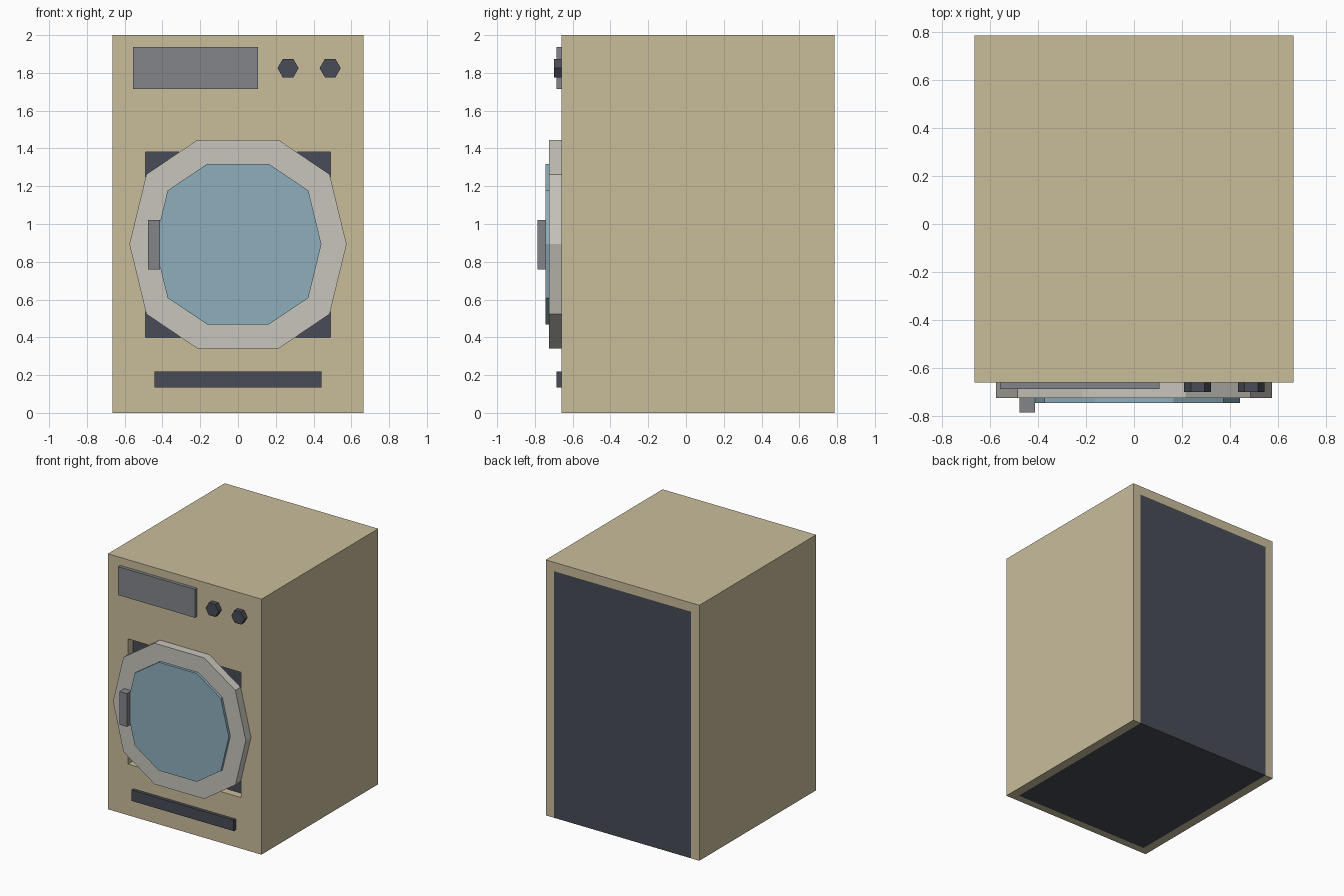
import bpy, bmesh, math

if "Cube" in bpy.data.objects:
    bpy.data.objects.remove(bpy.data.objects["Cube"])


def material(name, rgb):
    m = bpy.data.materials.new(name)
    m.diffuse_color = (*rgb, 1)
    m.use_nodes = True
    m.node_tree.nodes["Principled BSDF"].inputs["Base Color"].default_value = m.diffuse_color
    return m


TAN = material("tan enamel", (0.584, 0.509, 0.328))
DARK = material("dark slate", (0.065, 0.072, 0.093))
GREY = material("mid grey", (0.223, 0.235, 0.254))
PALE = material("pale grey", (0.575, 0.558, 0.500))
GLASS = material("blue glass", (0.270, 0.430, 0.500))


def prism(name, outline, y0, y1, mat):
    """Extrude an (x, z) outline from y0 (front) to y1 (back)."""
    bm = bmesh.new()
    face = bm.faces.new([bm.verts.new((x, y0, z)) for x, z in outline])
    out = bmesh.ops.extrude_face_region(bm, geom=[face])
    for g in out["geom"]:
        if isinstance(g, bmesh.types.BMVert):
            g.co.y = y1
    bmesh.ops.recalc_face_normals(bm, faces=bm.faces)
    me = bpy.data.meshes.new(name)
    bm.to_mesh(me)
    bm.free()
    me.materials.append(mat)
    ob = bpy.data.objects.new(name, me)
    bpy.context.collection.objects.link(ob)
    return ob


def box(name, x0, x1, y0, y1, z0, z1, mat):
    return prism(name, [(x0, z0), (x1, z0), (x1, z1), (x0, z1)], y0, y1, mat)


def cut(target, cutter):
    mod = target.modifiers.new("cut", 'BOOLEAN')
    mod.operation = 'DIFFERENCE'
    mod.solver = 'EXACT'
    mod.object = cutter
    bpy.context.view_layer.objects.active = target
    bpy.ops.object.modifier_apply(modifier=mod.name)
    bpy.data.objects.remove(cutter)


FRONT, BACK = -0.66, 0.785

# Cabinet shell, open at the back and bottom, with a square door opening
cabinet = box("cabinet", -0.665, 0.665, FRONT, BACK, 0, 2, TAN)
cut(cabinet, box("cavity_cutter", -0.595, 0.595, FRONT + 0.06, 1, -0.2, 1.93, TAN))
cut(cabinet, box("opening_cutter", -0.49, 0.49, -0.9, -0.5, 0.40, 1.38, TAN))

# Dark inner housing, seen at the back, bottom and door opening
box("inner_housing", -0.595, 0.595, FRONT + 0.06, BACK, 0, 1.93, DARK)

# Ten-sided door ring and glass
quarter = [(0.485, 0.37), (0.215, 0.552)]
upper = [(0.575, 0)] + quarter + [(-x, z) for x, z in reversed(quarter)]
door = upper + [(-x, -z) for x, z in upper]


def door_outline(scale):
    return [(x * scale, 0.893 + z * scale) for x, z in door]


prism("door_ring", door_outline(1), -0.725, FRONT, PALE)
prism("door_glass", door_outline(0.768), -0.745, -0.725, GLASS)
box("door_handle", -0.477, -0.412, BACK * -1, -0.725, 0.76, 1.02, GREY)

# Display, lower vent and hexagonal knobs
box("display_panel", -0.557, 0.107, -0.686, FRONT, 1.715, 1.938, GREY)
box("lower_vent", -0.443, 0.443, -0.686, FRONT, 0.135, 0.22, DARK)
for side, cx in (("left", 0.265), ("right", 0.488)):
    hexagon = [(cx + 0.056 * math.cos(i * math.pi / 3),
                1.825 + 0.056 * math.sin(i * math.pi / 3)) for i in range(6)]
    prism(side + "_knob", hexagon, -0.70, FRONT, DARK)
